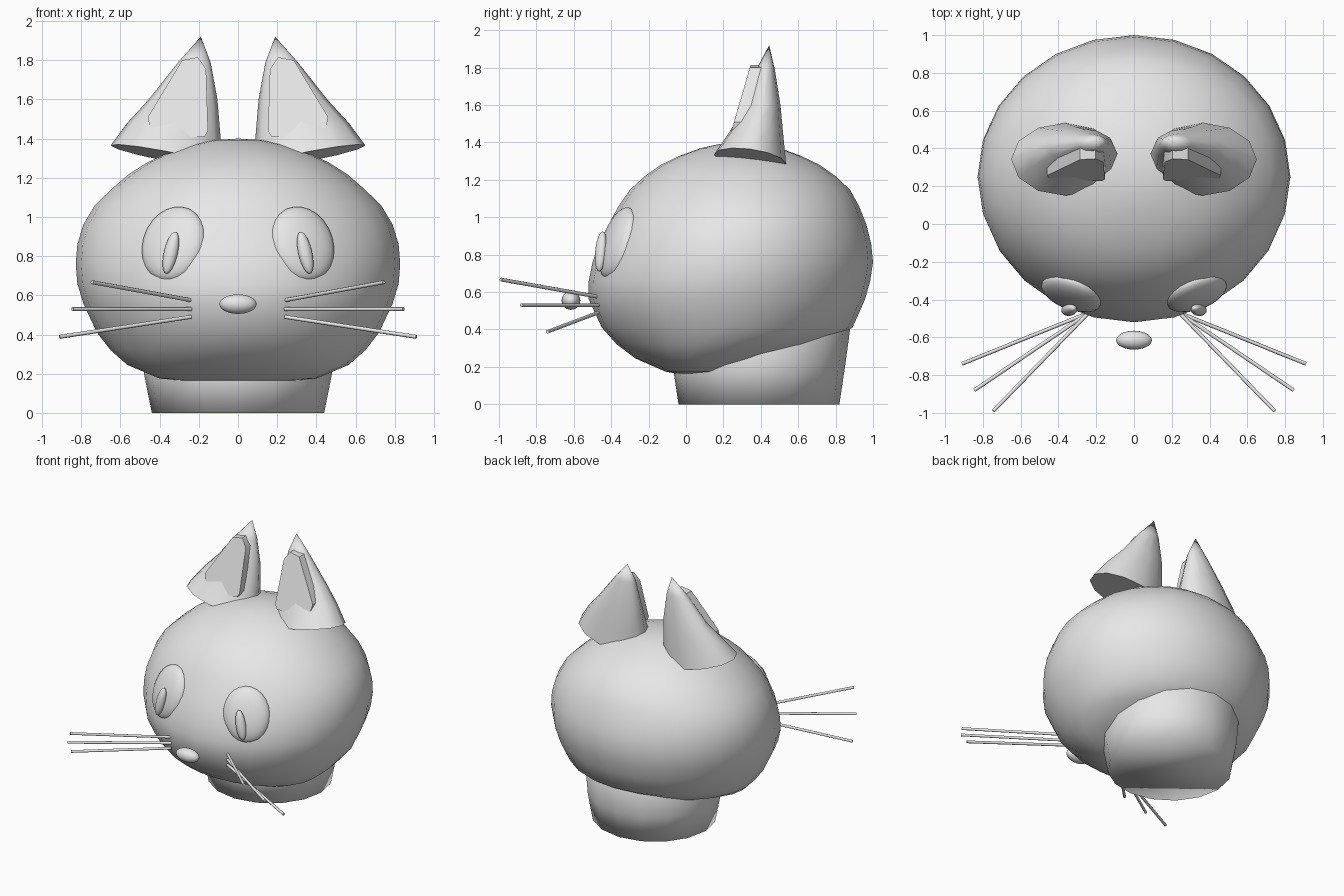
import bpy, bmesh, math
from mathutils import Matrix, Vector

if "Cube" in bpy.data.objects:
    bpy.data.objects.remove(bpy.data.objects["Cube"])

GREY = bpy.data.materials.new("plain_grey")
GREY.diffuse_color = (0.8, 0.8, 0.8, 1)
GREY.use_nodes = True
GREY.node_tree.nodes["Principled BSDF"].inputs["Base Color"].default_value = GREY.diffuse_color


def finish(name, bm, angle=180):
    """Turn a bmesh into a smooth-shaded grey object."""
    bmesh.ops.recalc_face_normals(bm, faces=bm.faces)
    me = bpy.data.meshes.new(name)
    bm.to_mesh(me)
    bm.free()
    me.materials.append(GREY)
    ob = bpy.data.objects.new(name, me)
    bpy.context.collection.objects.link(ob)
    bpy.ops.object.select_all(action='DESELECT')
    ob.select_set(True)
    bpy.context.view_layer.objects.active = ob
    bpy.ops.object.shade_smooth_by_angle(angle=math.radians(angle))
    return ob


def loft(name, rings, tip=None, angle=180):
    """Skin a list of point rings; close the start, end in a tip or a cap."""
    bm = bmesh.new()
    loops = [[bm.verts.new(p) for p in ring] for ring in rings]
    n = len(loops[0])
    for a, b in zip(loops, loops[1:]):
        for i in range(n):
            j = (i + 1) % n
            bm.faces.new((a[i], a[j], b[j], b[i]))
    bm.faces.new(loops[0])
    if tip:
        t = bm.verts.new(tip)
        for i in range(n):
            bm.faces.new((loops[-1][i], loops[-1][(i + 1) % n], t))
    else:
        bm.faces.new(loops[-1])
    return finish(name, bm, angle)


def oval(z, x0, x1, y0, y1, n, tilt_x=0.0, tilt_y=0.0):
    """Ring of n points filling an x/y box, optionally tilted in z."""
    pts = []
    for i in range(n):
        c, s = math.cos(math.tau * i / n), math.sin(math.tau * i / n)
        pts.append(((x0 + x1) / 2 + c * (x1 - x0) / 2,
                    (y0 + y1) / 2 + s * (y1 - y0) / 2,
                    z + tilt_x * c + tilt_y * s))
    return pts


def ellipsoid(name, centre, radii, up=(0, 0, 1), front=(0, -1, 0)):
    """Ellipsoid with radii along its side, front and up directions."""
    u = Vector(up).normalized()
    f = Vector(front)
    f = (f - u * f.dot(u)).normalized()
    s = u.cross(f)
    m = Matrix((s * radii[0], f * radii[1], u * radii[2])).transposed().to_4x4()
    bm = bmesh.new()
    bmesh.ops.create_uvsphere(bm, u_segments=20, v_segments=12, radius=1,
                              matrix=Matrix.Translation(centre) @ m)
    return finish(name, bm)


def rod(name, a, b, r):
    a, b = Vector(a), Vector(b)
    d = b - a
    bm = bmesh.new()
    m = Matrix.Translation((a + b) / 2) @ d.to_track_quat('Z', 'Y').to_matrix().to_4x4()
    bmesh.ops.create_cone(bm, cap_ends=True, segments=8, radius1=r, radius2=r,
                          depth=d.length, matrix=m)
    return finish(name, bm, 60)


# head: height, half width, front y, back y
HEAD = [(0.158, 0.20, -0.02, 0.15), (0.175, 0.40, -0.11, 0.25),
        (0.245, 0.565, -0.27, 0.50), (0.32, 0.65, -0.37, 0.75),
        (0.41, 0.72, -0.45, 0.89), (0.56, 0.79, -0.52, 0.957),
        (0.66, 0.82, -0.52, 0.985), (0.76, 0.828, -0.50, 1.0),
        (0.86, 0.82, -0.465, 0.99), (0.96, 0.79, -0.415, 0.965),
        (1.06, 0.73, -0.36, 0.925), (1.147, 0.64, -0.30, 0.877),
        (1.22, 0.555, -0.22, 0.80), (1.28, 0.46, -0.135, 0.715),
        (1.33, 0.35, -0.03, 0.61), (1.37, 0.23, 0.08, 0.50),
        (1.392, 0.12, 0.18, 0.41)]
loft("head", [oval(z, -w, w, f, b, 24) for z, w, f, b in HEAD], (0, 0.29, 1.4))

# neck flaring up into the head
loft("neck", [oval(0, -0.44, 0.44, -0.04, 0.82, 16),
              oval(0.2, -0.48, 0.48, -0.07, 0.85, 16),
              oval(0.42, -0.48, 0.48, -0.05, 0.88, 16),
              oval(0.55, -0.38, 0.38, 0.02, 0.78, 16)])

# nose
ellipsoid("nose", (0, -0.615, 0.555), (0.095, 0.05, 0.05))

for side, s in (("right", 1), ("left", -1)):
    # ear shell, hollowed slightly at the front
    shell = [oval(1.31, 0.08, 0.65, 0.15, 0.535, 12, 0.055, -0.025),
             oval(1.45, 0.09, 0.565, 0.235, 0.52, 12, 0.03, -0.01),
             oval(1.60, 0.105, 0.455, 0.315, 0.505, 12),
             oval(1.79, 0.14, 0.305, 0.375, 0.475, 12)]
    shell = [[(s * x, y, z) for x, y, z in ring] for ring in shell]
    loft(side + "_ear", shell, (s * 0.19, 0.445, 1.92), 50)

    # raised panel inside the ear
    outline = [(0.285, 1.80), (0.205, 1.815), (0.163, 1.755), (0.153, 1.44),
               (0.17, 1.41), (0.44, 1.40), (0.46, 1.51)]

    def panel_y(z):
        return 0.225 + (z - 1.40) * 0.29

    panel = [[(s * x, panel_y(z) + d, z) for x, z in outline] for d in (0.07, 0.0)]
    loft(side + "_inner_ear", panel, None, 40)

    # eye disc and slit pupil
    ellipsoid(side + "_eye", (s * 0.33, -0.365, 0.863), (0.17, 0.065, 0.2),
              (s * -0.05, 0.05, 0.19), (s * 0.38, -0.9, 0.2))
    ellipsoid(side + "_pupil", (s * 0.343, -0.455, 0.817), (0.036, 0.03, 0.11),
              (s * -0.025, 0.01, 0.11), (s * 0.3, -0.9, 0.1))

    # three whiskers per cheek
    for i, (z0, tip) in enumerate([(0.575, (0.745, -0.99, 0.667)),
                                   (0.53, (0.845, -0.88, 0.53)),
                                   (0.49, (0.91, -0.74, 0.388))]):
        rod(f"{side}_whisker_{i + 1}", (s * 0.24, -0.47, z0),
            (s * tip[0], tip[1], tip[2]), 0.01)
